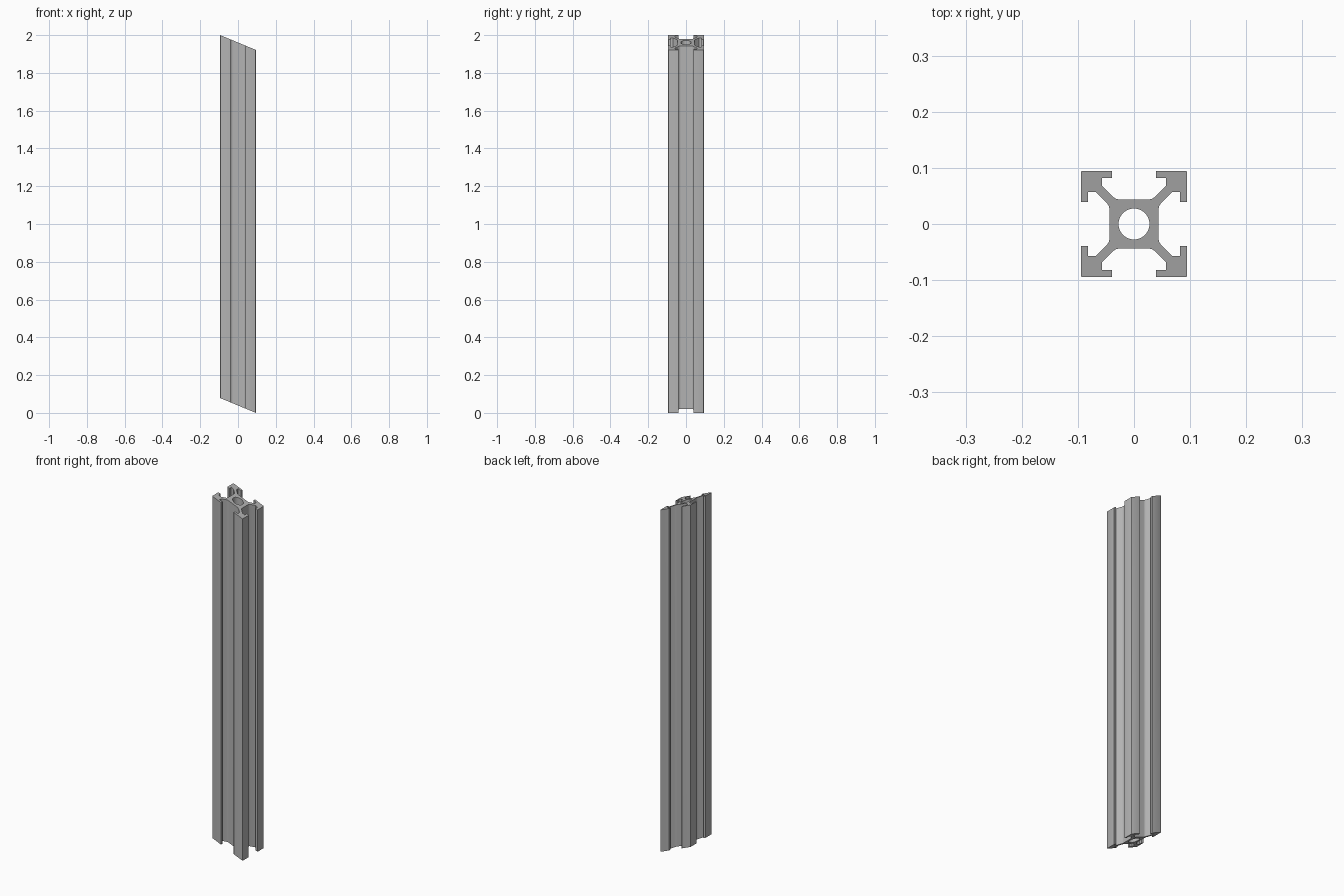
import bpy
import bmesh
from math import tan, radians, cos, sin, tau

HALF = 0.0945          # half the width of the section
BORE = 0.0275          # radius of the centre hole
SLOPE = tan(radians(22.5))
LENGTH = 2.0 - 2 * HALF * SLOPE

cube = bpy.data.objects.get("Cube")
if cube:
    bpy.data.objects.remove(cube, do_unlink=True)

# Brushed aluminium grey
metal = bpy.data.materials.new("aluminium_grey")
metal.use_nodes = True
grey = (0.45, 0.45, 0.45, 1.0)
metal.diffuse_color = grey
metal.node_tree.nodes["Principled BSDF"].inputs["Base Color"].default_value = grey


def section_outline():
    """Slotted section: an eighth mirrored on the diagonal, then turned four times."""
    eighth = [
        (0.044, 0.027), (0.0442, 0.0295), (0.0453, 0.0327), (0.048, 0.037),  # web fillet
        (0.068, 0.057), (0.082, 0.057),                                      # slot cavity
        (0.082, 0.039), (HALF - 0.001, 0.039), (HALF, 0.040),                # lip
        (HALF, HALF - 0.002), (HALF - 0.0006, HALF - 0.0006),                # outer corner
    ]
    quarter = eighth + [(y, x) for x, y in reversed(eighth[:-1])]
    outline = []
    for _ in range(4):
        outline += quarter
        quarter = [(-y, x) for x, y in quarter]
    return outline


def add_loop(bm, points):
    verts = [bm.verts.new((x, y, 0)) for x, y in points]
    return [bm.edges.new((v, verts[i - 1])) for i, v in enumerate(verts)]


# Section with its bore, filled and extruded
bm = bmesh.new()
sides = 48
bore = [(BORE * cos(tau * i / sides), BORE * sin(tau * i / sides)) for i in range(sides)]
edges = add_loop(bm, section_outline()) + add_loop(bm, bore)
bmesh.ops.triangle_fill(bm, use_beauty=True, edges=edges, normal=(0, 0, 1))
result = bmesh.ops.extrude_face_region(bm, geom=bm.faces[:], use_keep_orig=True)
top = [v for v in result["geom"] if isinstance(v, bmesh.types.BMVert)]
bmesh.ops.translate(bm, verts=top, vec=(0, 0, LENGTH))

# Parallel mitre cuts at both ends
for v in bm.verts:
    v.co.z += (HALF - v.co.x) * SLOPE
bmesh.ops.recalc_face_normals(bm, faces=bm.faces[:])

mesh = bpy.data.meshes.new("slotted_rail")
bm.to_mesh(mesh)
bm.free()
mesh.materials.append(metal)
rail = bpy.data.objects.new("slotted_rail", mesh)
bpy.context.collection.objects.link(rail)

# Smooth the bore and fillets, keep the section edges sharp
bpy.ops.object.select_all(action="DESELECT")
rail.select_set(True)
bpy.context.view_layer.objects.active = rail
bpy.ops.object.shade_smooth_by_angle(angle=radians(30))
